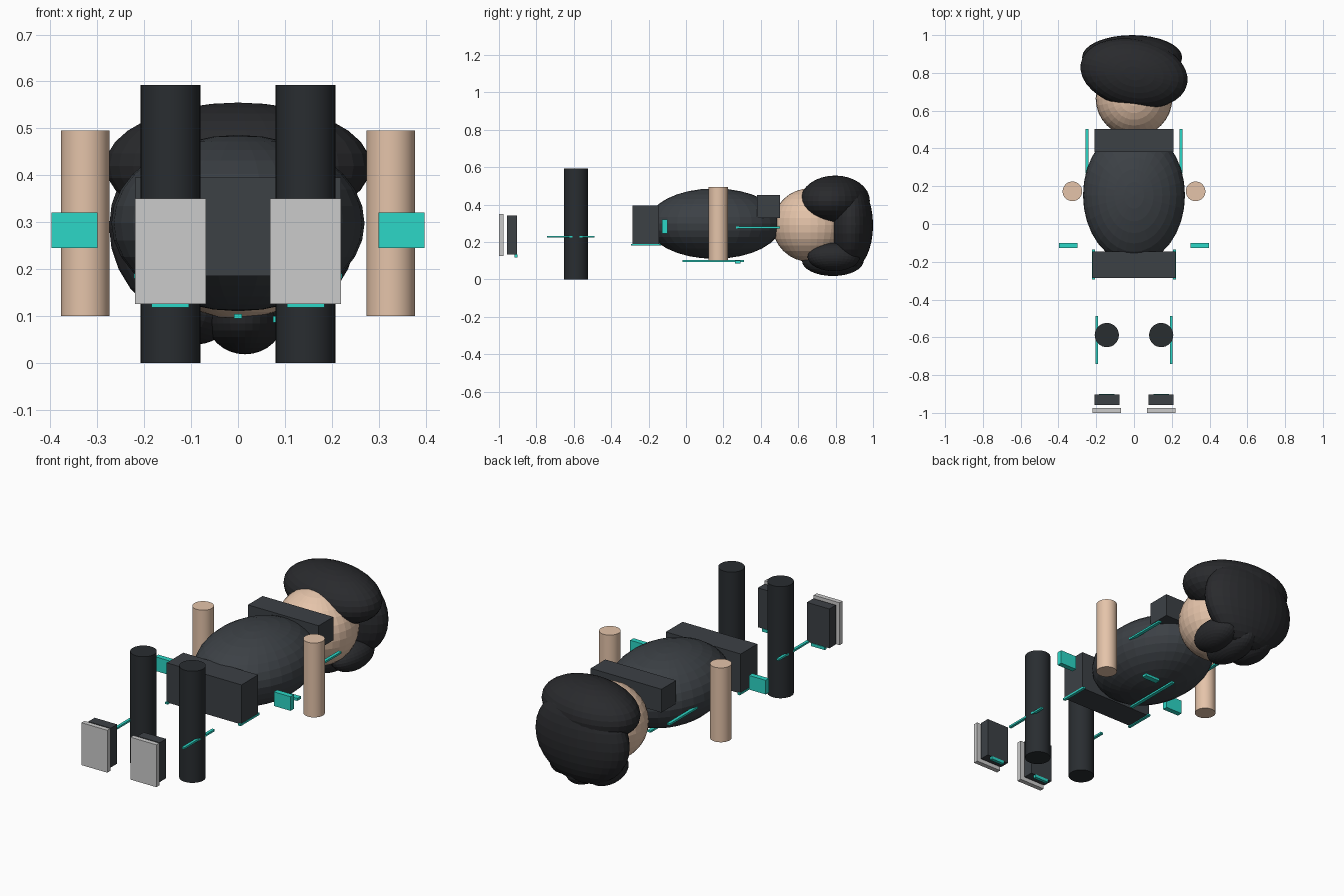
import bpy
from math import radians

if "Cube" in bpy.data.objects:
    bpy.data.objects.remove(bpy.data.objects["Cube"])


def material(name, rgb):
    m = bpy.data.materials.new(name)
    m.diffuse_color = (*rgb, 1)
    m.use_nodes = True
    m.node_tree.nodes["Principled BSDF"].inputs["Base Color"].default_value = m.diffuse_color
    return m


JACKET = material("jacket_grey", (0.045, 0.052, 0.06))
TROUSER = material("trouser_black", (0.022, 0.026, 0.03))
HAIR = material("hair_black", (0.022, 0.023, 0.026))
SKIN = material("skin", (0.78, 0.55, 0.40))
TEAL = material("teal_trim", (0.025, 0.68, 0.57))
SOLE = material("sole_grey", (0.62, 0.64, 0.65))


def finish(name, mat):
    o = bpy.context.object
    o.name = name
    o.data.materials.append(mat)
    return o


def box(name, x, y, z, mat):
    """Box from (min, max) pairs on each axis."""
    c = [(a + b) / 2 for a, b in (x, y, z)]
    bpy.ops.mesh.primitive_cube_add(size=1, location=c)
    o = finish(name, mat)
    o.scale = [abs(b - a) for a, b in (x, y, z)]
    return o


def ball(name, loc, radii, mat, rot=(0, 0, 0)):
    bpy.ops.mesh.primitive_uv_sphere_add(segments=32, ring_count=16, radius=1, location=loc,
                                         rotation=[radians(a) for a in rot])
    o = finish(name, mat)
    o.scale = radii
    return o


def post(name, x, y, z0, z1, r, mat):
    bpy.ops.mesh.primitive_cylinder_add(vertices=32, radius=r, depth=z1 - z0,
                                        location=(x, y, (z0 + z1) / 2))
    o = finish(name, mat)
    bpy.ops.object.shade_smooth_by_angle()
    return o


# Body: torso, hip block and collar block
ball("torso", (0, 0.152, 0.298), (0.27, 0.36, 0.188), JACKET)
box("hips", (-0.22, 0.22), (-0.285, -0.145), (0.185, 0.395), JACKET)
box("collar", (-0.208, 0.208), (0.38, 0.503), (0.328, 0.452), JACKET)

# Head and hair lobes
ball("head", (0, 0.665, 0.29), (0.203, 0.203, 0.197), SKIN)
ball("hair_back", (0, 0.797, 0.42), (0.287, 0.182, 0.135), HAIR, (0, 0, -11))
ball("hair_crown", (-0.01, 0.882, 0.29), (0.265, 0.118, 0.235), HAIR)
ball("hair_fringe_middle", (0.015, 0.785, 0.1), (0.085, 0.165, 0.082), HAIR)
ball("hair_fringe_left", (-0.1, 0.8, 0.11), (0.085, 0.13, 0.07), HAIR, (0, 15, 0))
ball("hair_fringe_right", (0.12, 0.79, 0.12), (0.085, 0.14, 0.075), HAIR, (0, -15, 0))

# Chest trim
box("chest_strip", (-0.009, 0.009), (-0.02, 0.31), (0.094, 0.104), TEAL)
box("chest_badge", (0.075, 0.165), (0.262, 0.292), (0.086, 0.1), TEAL)

# Paired limbs, boots and trim
for s, side in ((-1, "left"), (1, "right")):
    def span(a, b):
        return (s * a, s * b)
    post("arm_" + side, s * 0.326, 0.173, 0.1, 0.495, 0.052, SKIN)
    post("leg_" + side, s * 0.144, -0.588, 0, 0.593, 0.064, TROUSER)
    box("boot_" + side, span(0.078, 0.21), (-0.957, -0.903), (0.133, 0.342), JACKET)
    box("sole_" + side, span(0.068, 0.22), (-1.0, -0.975), (0.125, 0.35), SOLE)
    box("cuff_" + side, span(0.3, 0.398), (-0.128, -0.1), (0.245, 0.32), TEAL)
    box("shoulder_strip_" + side, span(0.24, 0.257), (0.268, 0.502), (0.272, 0.282), TEAL)
    box("hip_strip_" + side, span(0.207, 0.222), (-0.295, -0.135), (0.18, 0.19), TEAL)
    box("knee_strip_" + side, span(0.19, 0.205), (-0.742, -0.488), (0.223, 0.233), TEAL)
    box("boot_strip_" + side, span(0.104, 0.185), (-0.917, -0.9), (0.118, 0.134), TEAL)
